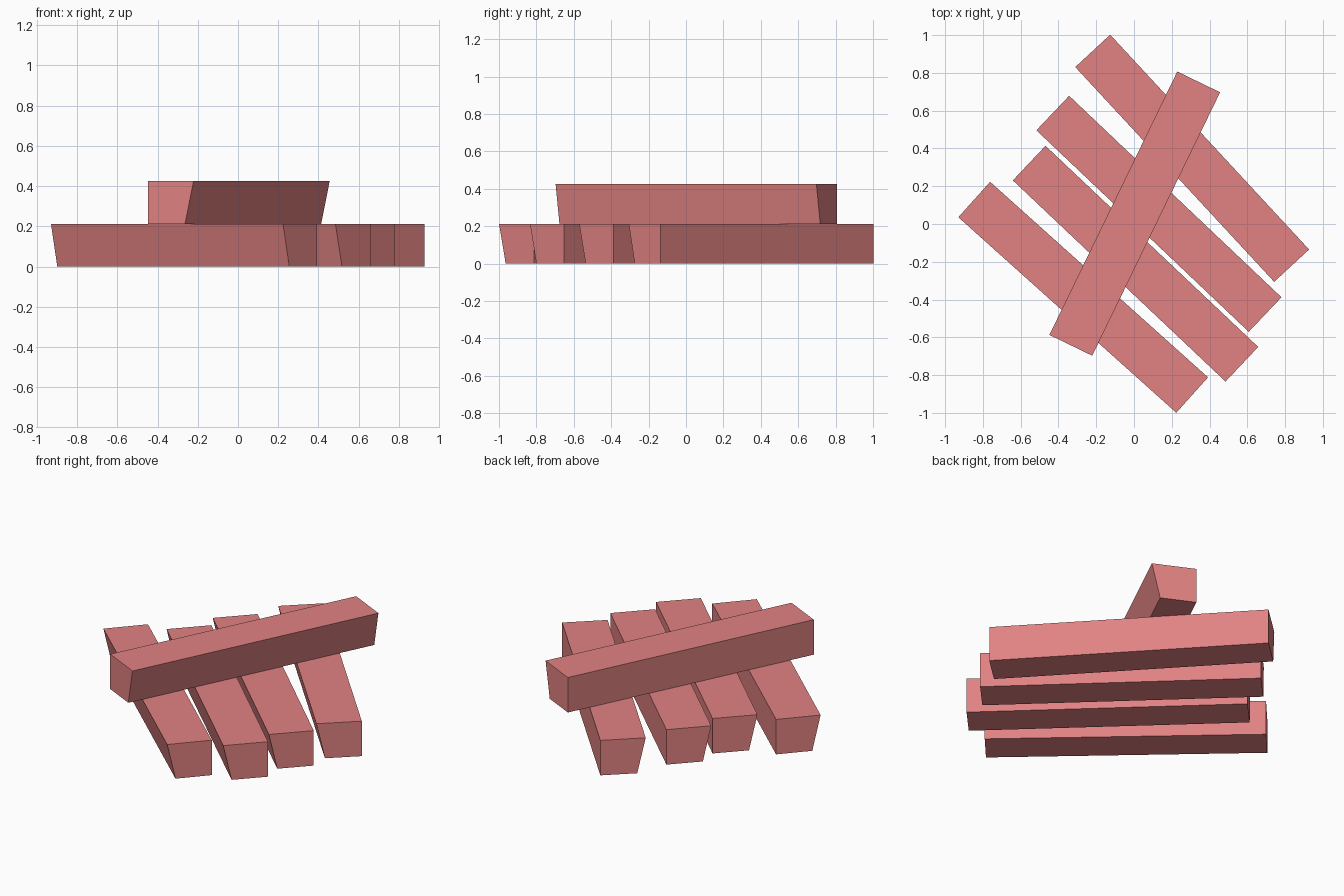
import bpy
import bmesh
from math import radians
from mathutils import Vector

if "Cube" in bpy.data.objects:
    bpy.data.objects.remove(bpy.data.objects["Cube"], do_unlink=True)

LENGTH, WIDTH, HEIGHT, SLANT = 1.55, 0.252, 0.2125, 0.047

# One flat red material
red = bpy.data.materials.new("soft_red")
colour = (0.76, 0.225, 0.225, 1)
red.diffuse_color = colour
red.use_nodes = True
red.node_tree.nodes["Principled BSDF"].inputs["Base Color"].default_value = colour


def make_bar(name, x, y, z, angle):
    """Extrude a profile with one undercut long side, then turn it in plan."""
    half = WIDTH / 2
    profile = [(-half + SLANT, 0), (half, 0), (half, HEIGHT), (-half, HEIGHT)]
    bm = bmesh.new()
    end = bm.faces.new([bm.verts.new((-LENGTH / 2, py, pz)) for py, pz in profile])
    grown = bmesh.ops.extrude_face_region(bm, geom=[end], use_keep_orig=True)
    moved = [v for v in grown["geom"] if isinstance(v, bmesh.types.BMVert)]
    bmesh.ops.translate(bm, verts=moved, vec=Vector((LENGTH, 0, 0)))
    bmesh.ops.recalc_face_normals(bm, faces=bm.faces)
    mesh = bpy.data.meshes.new(name)
    bm.to_mesh(mesh)
    bm.free()
    mesh.materials.append(red)
    bar = bpy.data.objects.new(name, mesh)
    bar.location = (x, y, z)
    bar.rotation_euler.z = radians(angle)
    bpy.context.collection.objects.link(bar)


# Four bars lying side by side on the ground
lower_bars = [
    (-0.269, -0.388, -41.9),
    (0.008, -0.21, -43.4),
    (0.132, 0.054, -43.5),
    (0.308, 0.348, -47.2),
]
for number, (x, y, angle) in enumerate(lower_bars, 1):
    make_bar(f"lower_bar_{number}", x, y, 0, angle)

# One bar laid across the top
make_bar("top_bar", 0.004, 0.055, HEIGHT, 64.1)
